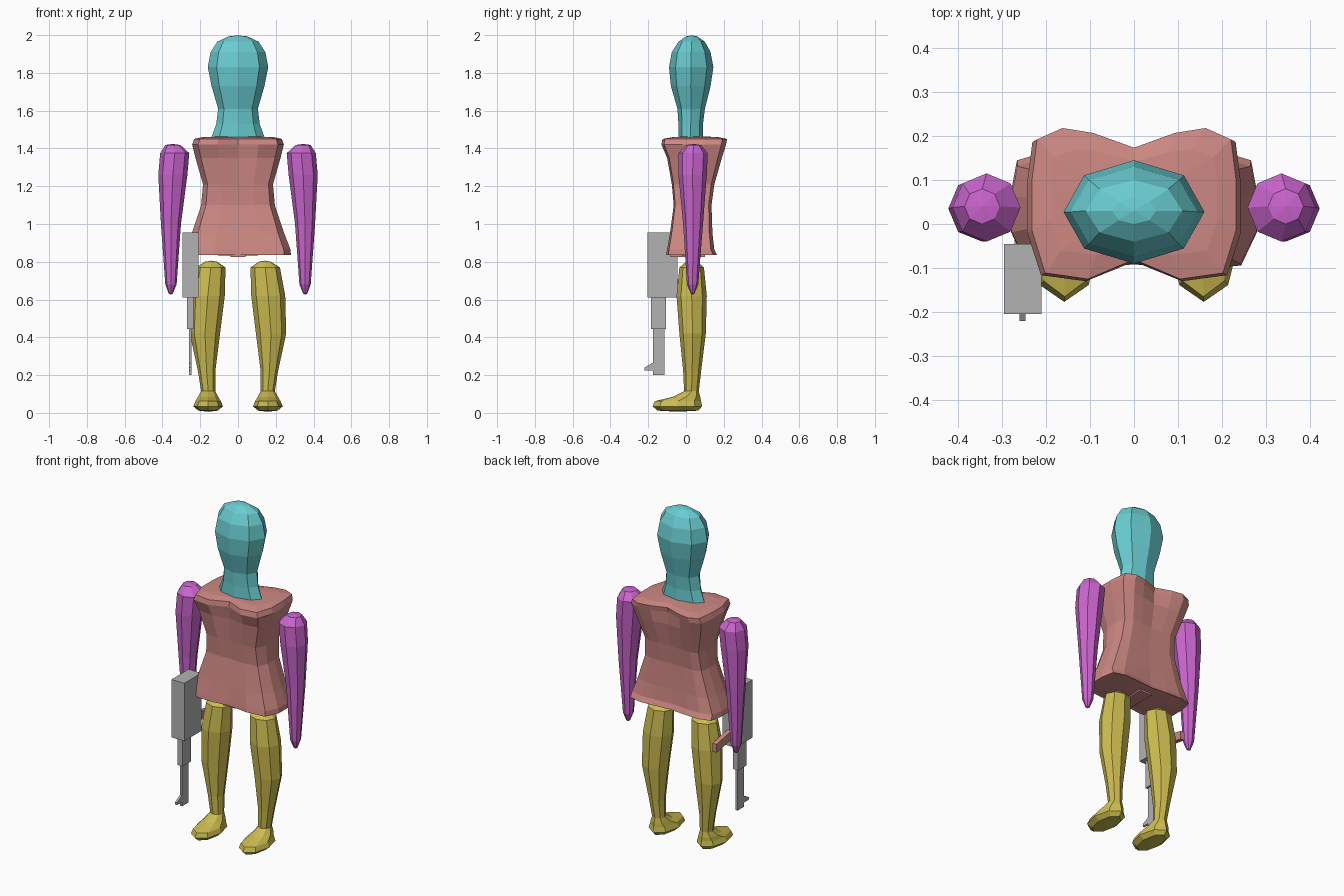
import bpy, bmesh, math


def material(name, rgb):
    m = bpy.data.materials.new(name)
    m.diffuse_color = (*rgb, 1)
    return m


TEAL = material("teal", (0.14, 0.60, 0.63))
ROSE = material("rose", (0.62, 0.25, 0.23))
PURPLE = material("purple", (0.60, 0.13, 0.62))
MUSTARD = material("mustard", (0.60, 0.50, 0.08))
GREY = material("grey", (0.45, 0.45, 0.45))

OCTAGON = [(math.cos(i * math.pi / 4), math.sin(i * math.pi / 4)) for i in range(8)]


def finish(name, bm, mat):
    bmesh.ops.recalc_face_normals(bm, faces=bm.faces)
    me = bpy.data.meshes.new(name)
    bm.to_mesh(me)
    bm.free()
    me.materials.append(mat)
    ob = bpy.data.objects.new(name, me)
    bpy.context.collection.objects.link(ob)
    return ob


def loft(name, rings, mat, side=1, sections=None):
    """Rings are (z, x min, x max, y min, y max), skinned from first to last."""
    bm = bmesh.new()
    loops = []
    for k, (z, x0, x1, y0, y1) in enumerate(rings):
        sec = sections[k] if sections else OCTAGON
        loops.append([bm.verts.new((side * ((x0 + x1) / 2 + px * (x1 - x0) / 2),
                                    (y0 + y1) / 2 + py * (y1 - y0) / 2, z))
                      for px, py in sec])
    n = len(loops[0])
    for a, b in zip(loops, loops[1:]):
        for i in range(n):
            j = (i + 1) % n
            bm.faces.new((a[i], a[j], b[j], b[i]))
    for loop, ring, d in ((loops[0], rings[0], 0.006), (loops[-1], rings[-1], -0.006)):
        s = 1 if ring[0] < rings[len(rings) // 2][0] else -1
        c = bm.verts.new((side * (ring[1] + ring[2]) / 2, (ring[3] + ring[4]) / 2,
                          ring[0] - s * abs(d)))
        for i in range(n):
            bm.faces.new((loop[i], loop[(i + 1) % n], c))
    return finish(name, bm, mat)


def box(name, x, y, z, mat):
    bm = bmesh.new()
    bmesh.ops.create_cube(bm, size=1)
    for v in bm.verts:
        v.co = [(lo + hi) / 2 + c * (hi - lo) for c, (lo, hi) in zip(v.co, (x, y, z))]
    return finish(name, bm, mat)


# Head with flared neck
loft("head", [
    (1.42, -0.12, 0.12, -0.03, 0.08),
    (1.46, -0.14, 0.14, -0.04, 0.09),
    (1.53, -0.115, 0.115, -0.04, 0.09),
    (1.61, -0.105, 0.105, -0.045, 0.10),
    (1.73, -0.14, 0.14, -0.08, 0.13),
    (1.83, -0.16, 0.16, -0.09, 0.145),
    (1.91, -0.145, 0.145, -0.075, 0.13),
    (1.965, -0.11, 0.11, -0.04, 0.10),
    (1.993, -0.05, 0.05, 0.0, 0.06)], TEAL)


# Torso: rounded box outline, pinched in at the middle of the front and back
def pinched(depth):
    half = [(0, 1 - depth), (0.4, 1 - depth * 0.25), (0.7, 1), (0.95, 0.85), (1, 0.3),
            (1, -0.35), (0.87, -0.92), (0.45, -1), (0, -1 + depth)]
    return half + [(-x, y) for x, y in half[-2:0:-1]]


loft("torso", [
    (0.838, -0.25, 0.25, -0.09, 0.15),
    (0.835, -0.28, 0.28, -0.105, 0.165),
    (0.865, -0.278, 0.278, -0.10, 0.15),
    (0.95, -0.245, 0.245, -0.085, 0.14),
    (1.10, -0.195, 0.195, -0.065, 0.135),
    (1.21, -0.185, 0.185, -0.075, 0.15),
    (1.35, -0.225, 0.225, -0.10, 0.19),
    (1.42, -0.243, 0.243, -0.13, 0.212),
    (1.45, -0.232, 0.232, -0.125, 0.218),
    (1.46, -0.19, 0.19, -0.07, 0.17)], ROSE,
    sections=[pinched(d) for d in (0.1, 0.1, 0.08, 0.03, 0.02, 0.04, 0.14, 0.26, 0.26, 0.24)])
box("torso_base_tab", (-0.04, 0.04), (-0.085, 0.10), (0.825, 0.86), ROSE)

for side, label in ((1, "left"), (-1, "right")):
    # Tapering arms
    loft(label + "_arm", [
        (0.632, 0.345, 0.367, 0.025, 0.045),
        (0.68, 0.325, 0.385, 0.005, 0.065),
        (1.00, 0.302, 0.408, -0.015, 0.09),
        (1.26, 0.268, 0.422, -0.04, 0.11),
        (1.375, 0.258, 0.412, -0.04, 0.115),
        (1.418, 0.305, 0.385, 0.0, 0.08)], PURPLE, side)
    # Legs running down into shoes
    loft(label + "_leg", [
        (0.012, 0.105, 0.21, -0.15, 0.065),
        (0.035, 0.08, 0.237, -0.177, 0.085),
        (0.062, 0.09, 0.225, -0.165, 0.08),
        (0.085, 0.105, 0.212, -0.07, 0.075),
        (0.115, 0.12, 0.195, -0.01, 0.068),
        (0.22, 0.12, 0.212, -0.015, 0.08),
        (0.42, 0.095, 0.255, -0.035, 0.105),
        (0.62, 0.07, 0.25, -0.05, 0.11),
        (0.77, 0.066, 0.222, -0.035, 0.095),
        (0.80, 0.11, 0.175, 0.0, 0.06)], MUSTARD, side)

# Rifle hanging muzzle down
box("rifle_body", (-0.295, -0.21), (-0.205, -0.045), (0.61, 0.955), GREY)
box("rifle_handguard", (-0.27, -0.235), (-0.185, -0.105), (0.445, 0.61), GREY)
box("rifle_barrel", (-0.26, -0.247), (-0.175, -0.115), (0.20, 0.445), GREY)
sight = box("rifle_sight", (-0.26, -0.247), (-0.22, -0.17), (0.225, 0.268), GREY)
for v in sight.data.vertices:
    if v.co.y < -0.2 and v.co.z > 0.25:
        v.co.z = 0.24

# Grip behind the rifle body
grip = box("rifle_grip", (-0.272, -0.245), (-0.06, 0.10), (0.66, 0.71), ROSE)
for v in grip.data.vertices:
    if v.co.y > 0:
        v.co.z -= 0.03
